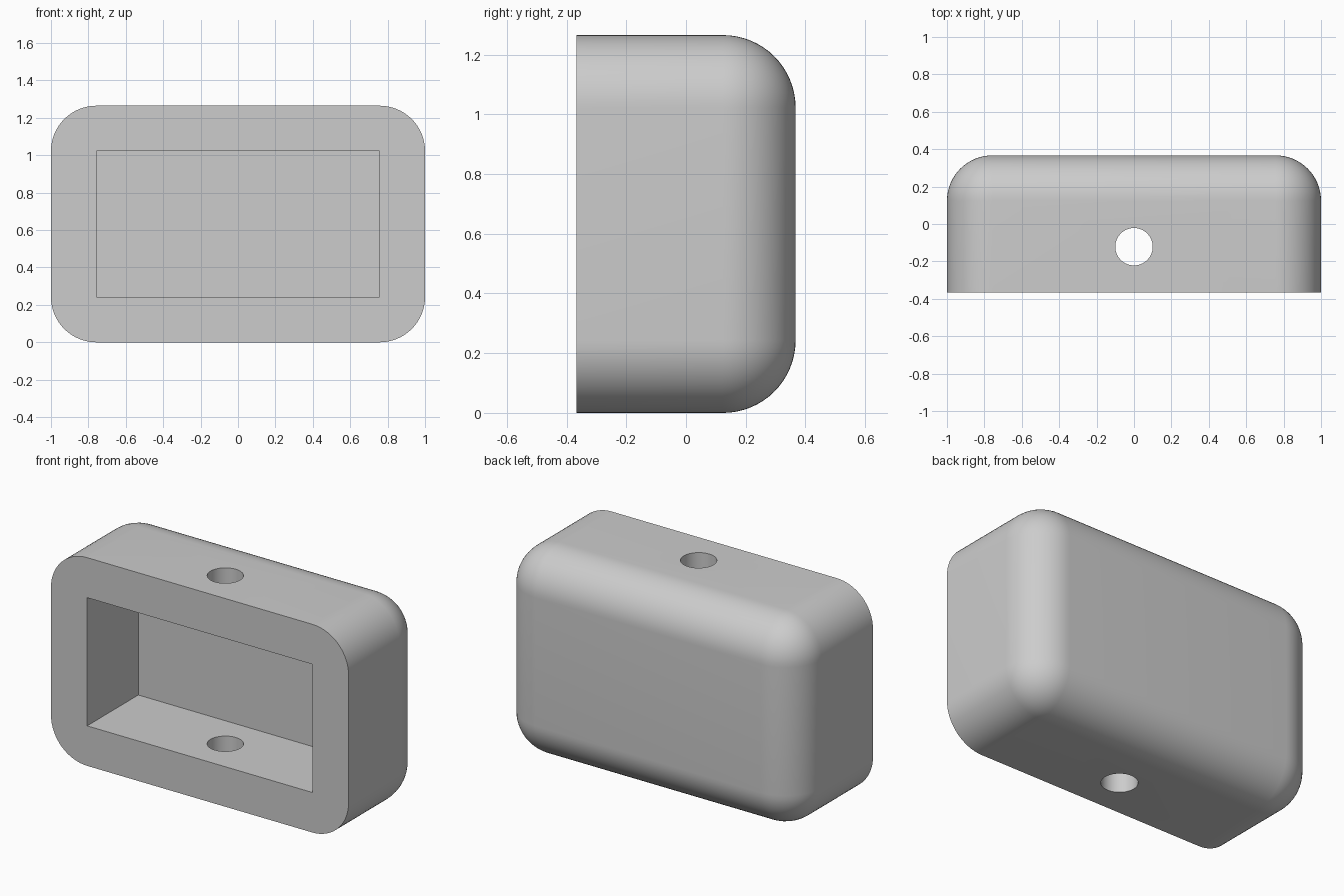
import bpy
import bmesh

W, D, H = 2.0, 0.734, 1.265   # overall size
R = 0.243                     # edge radius, also the wall thickness
FRONT = -D / 2

if "Cube" in bpy.data.objects:
    bpy.data.objects.remove(bpy.data.objects["Cube"])


def finish(name, bm):
    mesh = bpy.data.meshes.new(name)
    bm.to_mesh(mesh)
    bm.free()
    obj = bpy.data.objects.new(name, mesh)
    bpy.context.collection.objects.link(obj)
    return obj


def box(low, high):
    bm = bmesh.new()
    bmesh.ops.create_cube(bm, size=1)
    for v in bm.verts:
        v.co = [a + (c + 0.5) * (b - a) for c, a, b in zip(v.co, low, high)]
    return bm


def cut(target, cutter):
    mod = target.modifiers.new(cutter.name, 'BOOLEAN')
    mod.operation = 'DIFFERENCE'
    mod.solver = 'EXACT'
    mod.object = cutter
    bpy.context.view_layer.objects.active = target
    bpy.ops.object.modifier_apply(modifier=mod.name)
    bpy.data.objects.remove(cutter)


# Block, rounded on every edge except those of the flat front
bm = box((-W / 2, FRONT, 0), (W / 2, -FRONT, H))
rounded = [e for e in bm.edges if any(v.co.y > 0 for v in e.verts)]
bmesh.ops.bevel(bm, geom=rounded, offset=R, segments=16, profile=0.5,
                affect='EDGES', clamp_overlap=False)
housing = finish("housing", bm)

# Rectangular pocket open at the front
cut(housing, finish("pocket_cutter", box((R - W / 2, FRONT - 0.2, R),
                                         (W / 2 - R, -FRONT - R, H - R))))

# Round vertical hole through the top and bottom walls
bm = bmesh.new()
bmesh.ops.create_cone(bm, cap_ends=True, segments=64, radius1=0.1, radius2=0.1, depth=2)
bmesh.ops.translate(bm, verts=bm.verts, vec=(0, -R / 2, H / 2))
cut(housing, finish("hole_cutter", bm))

# Plain grey finish
grey = bpy.data.materials.new("plain_grey")
grey.use_nodes = True
colour = (0.604, 0.604, 0.604, 1)
grey.diffuse_color = colour
grey.node_tree.nodes["Principled BSDF"].inputs["Base Color"].default_value = colour
housing.data.materials.clear()
housing.data.materials.append(grey)

bpy.ops.object.select_all(action='DESELECT')
housing.select_set(True)
bpy.context.view_layer.objects.active = housing
bpy.ops.object.shade_smooth_by_angle()
